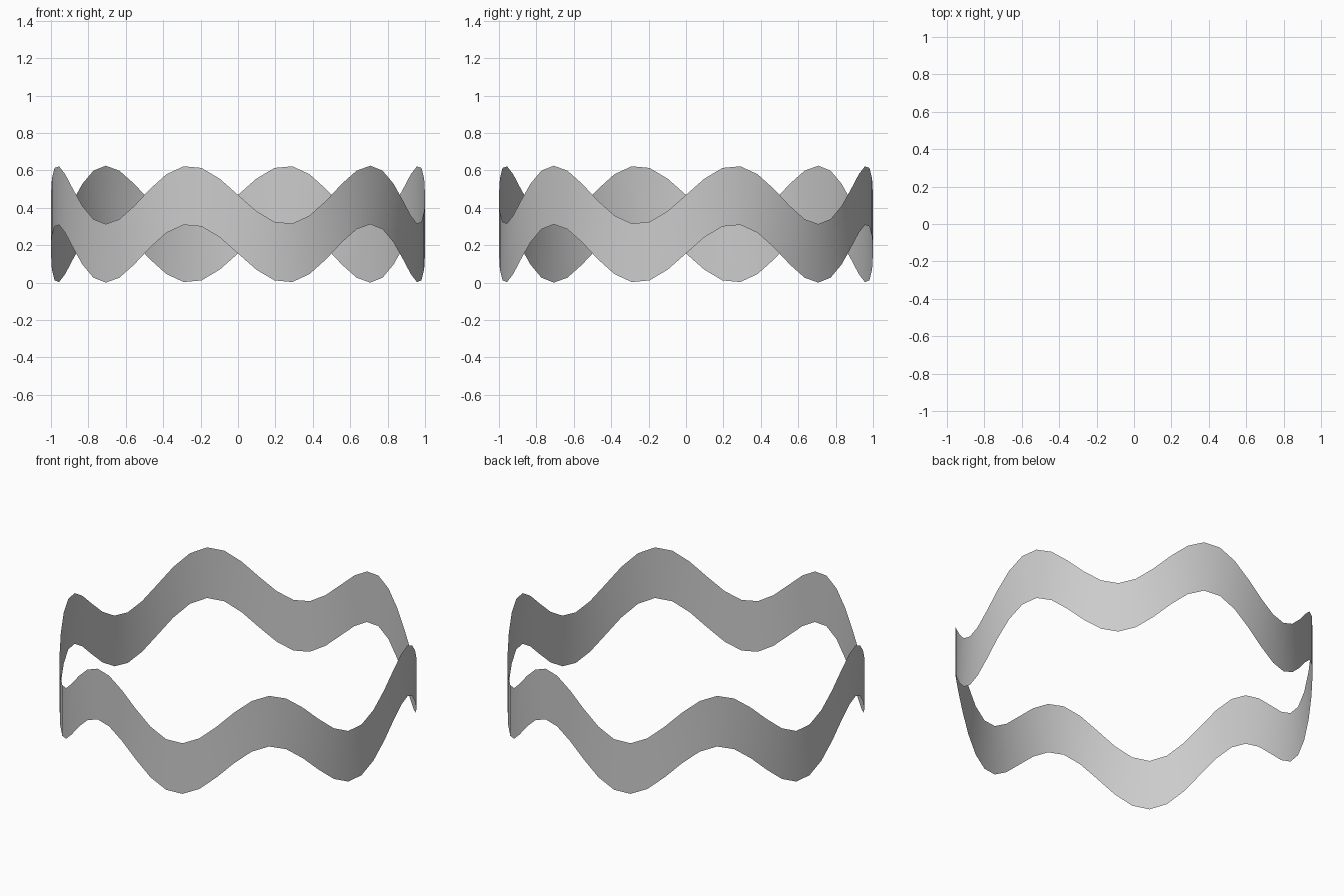
import bpy, bmesh, math

if "Cube" in bpy.data.objects:
    bpy.data.objects.remove(bpy.data.objects["Cube"])

SEGMENTS = 64      # sides around the ring
WAVES = 6          # wave periods around the ring
RADIUS = 1.0
HEIGHT = 0.313     # ribbon width along z
AMPLITUDE = 0.156

# Wavy ribbon: open strip of quads closed into a ring, without thickness
bm = bmesh.new()
columns = []
for i in range(SEGMENTS):
    a = 2 * math.pi * i / SEGMENTS
    z = AMPLITUDE * (1 + math.sin(WAVES * a))
    x, y = RADIUS * math.cos(a), RADIUS * math.sin(a)
    columns.append((bm.verts.new((x, y, z)), bm.verts.new((x, y, z + HEIGHT))))
for i, (low, high) in enumerate(columns):
    next_low, next_high = columns[(i + 1) % SEGMENTS]
    bm.faces.new((low, next_low, next_high, high)).smooth = True

mesh = bpy.data.meshes.new("wavy_ribbon_ring")
bm.to_mesh(mesh)
bm.free()
ring = bpy.data.objects.new("wavy_ribbon_ring", mesh)
bpy.context.collection.objects.link(ring)
